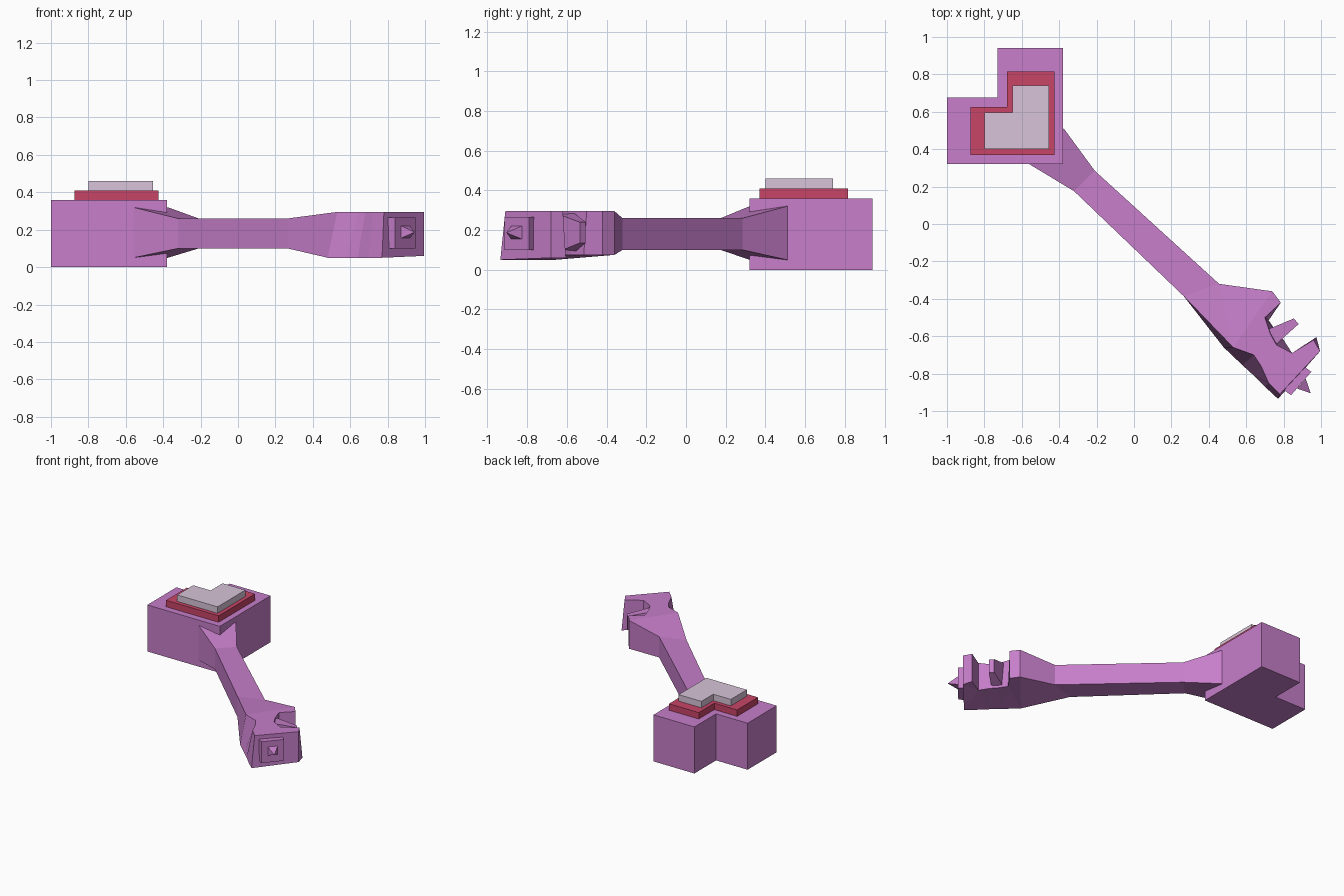
import bpy, bmesh

if "Cube" in bpy.data.objects:
    bpy.data.objects.remove(bpy.data.objects["Cube"])


def material(name, rgb):
    m = bpy.data.materials.new(name)
    m.diffuse_color = (*rgb, 1)
    m.use_nodes = True
    m.node_tree.nodes["Principled BSDF"].inputs["Base Color"].default_value = m.diffuse_color
    return m


PURPLE = material("purple", (0.57, 0.21, 0.59))
RED = material("red", (0.58, 0.06, 0.14))
PALE = material("pale_lilac", (0.68, 0.55, 0.69))


def make(name, verts, faces, mat):
    bm = bmesh.new()
    vs = [bm.verts.new(v) for v in verts]
    for f in faces:
        bm.faces.new([vs[i] for i in f])
    bmesh.ops.recalc_face_normals(bm, faces=bm.faces)
    me = bpy.data.meshes.new(name)
    bm.to_mesh(me)
    bm.free()
    me.materials.append(mat)
    ob = bpy.data.objects.new(name, me)
    bpy.context.collection.objects.link(ob)
    return ob


def loft(name, rings, mat):
    """Join rings of equal length and cap both ends."""
    n = len(rings[0])
    faces = [tuple(range(n)), tuple(range((len(rings) - 1) * n, len(rings) * n))]
    for r in range(len(rings) - 1):
        for i in range(n):
            j = (i + 1) % n
            faces.append((r * n + i, r * n + j, r * n + n + j, r * n + n + i))
    return make(name, [v for ring in rings for v in ring], faces, mat)


def l_slab(name, x0, x1, x2, y0, y1, y2, z0, z1, mat):
    """L-shaped slab: x1, y1 is the inner corner."""
    pts = [(x0, y0), (x2, y0), (x2, y2), (x1, y2), (x1, y1), (x0, y1)]
    loft(name, [[(x, y, z) for x, y in pts] for z in (z0, z1)], mat)


def upright(a, b, z0, z1):
    """Vertical rectangle standing on the line a-b."""
    return [(*a, z0), (*b, z0), (*b, z1), (*a, z1)]


# stepped L-shaped block
l_slab("corner_block", -1, -0.73, -0.38, 0.32, 0.675, 0.94, 0, 0.36, PURPLE)
l_slab("red_step", -0.875, -0.68, -0.425, 0.37, 0.625, 0.815, 0.36, 0.41, RED)
l_slab("top_step", -0.80, -0.65, -0.455, 0.40, 0.595, 0.74, 0.41, 0.46, PALE)

# diagonal shaft, flared at the block
loft("shaft", [
    upright((-0.56, 0.32), (-0.375, 0.51), 0.05, 0.32),
    upright((-0.32, 0.175), (-0.21, 0.285), 0.10, 0.26),
    upright((0.265, -0.385), (0.455, -0.32), 0.10, 0.26)], PURPLE)

# toothed head: matching top and bottom outlines
top = [(0.455, -0.32), (0.74, -0.36), (0.785, -0.42), (0.70, -0.50),
       (0.73, -0.59), (0.76, -0.645), (0.845, -0.69), (0.96, -0.62),
       (0.995, -0.68), (0.78, -0.91), (0.72, -0.85), (0.68, -0.76),
       (0.64, -0.70), (0.53, -0.66), (0.265, -0.385)]
low = [(0.455, -0.32), (0.74, -0.36), (0.785, -0.42), (0.72, -0.515),
       (0.76, -0.575), (0.80, -0.62), (0.845, -0.69), (0.975, -0.605),
       (0.995, -0.68), (0.77, -0.935), (0.70, -0.87), (0.64, -0.81),
       (0.58, -0.755), (0.48, -0.66), (0.265, -0.385)]
n = len(top)
low_z = [0.10] + [0.075] * 6 + [0.06] * 2 + [0.05] * 5 + [0.10]
verts = [(x, y, 0.26 if i in (0, n - 1) else 0.295) for i, (x, y) in enumerate(top)]
verts += [(x, y, z) for (x, y), z in zip(low, low_z)]
faces = [(i, (i + 1) % n, n + (i + 1) % n, n + i) for i in range(n)]
for o in (0, n):
    faces += [(o, o + 13, o + 14), (o, o + 1, o + 13), tuple(range(o + 1, o + 14))]
head = make("toothed_head", verts, faces, PURPLE)
bm = bmesh.new()
bm.from_mesh(head.data)
bmesh.ops.triangulate(bm, faces=[f for f in bm.faces if len(f.verts) > 4])
bm.to_mesh(head.data)
bm.free()

# tapered middle tooth
loft("middle_tooth", [
    upright((0.70, -0.57), (0.73, -0.67), 0.08, 0.29),
    upright((0.855, -0.505), (0.88, -0.535), 0.135, 0.24)], PURPLE)

# raised pad and spike on the end of the head
loft("end_pad", [
    upright((0.79, -0.88), (0.90, -0.755), 0.10, 0.265),
    upright((0.84, -0.915), (0.948, -0.79), 0.10, 0.265)], PURPLE)
make("end_spike", upright((0.872, -0.88), (0.918, -0.827), 0.155, 0.22)
     + [(0.945, -0.905, 0.187)],
     [(0, 1, 2, 3)] + [(i, (i + 1) % 4, 4) for i in range(4)], PURPLE)
